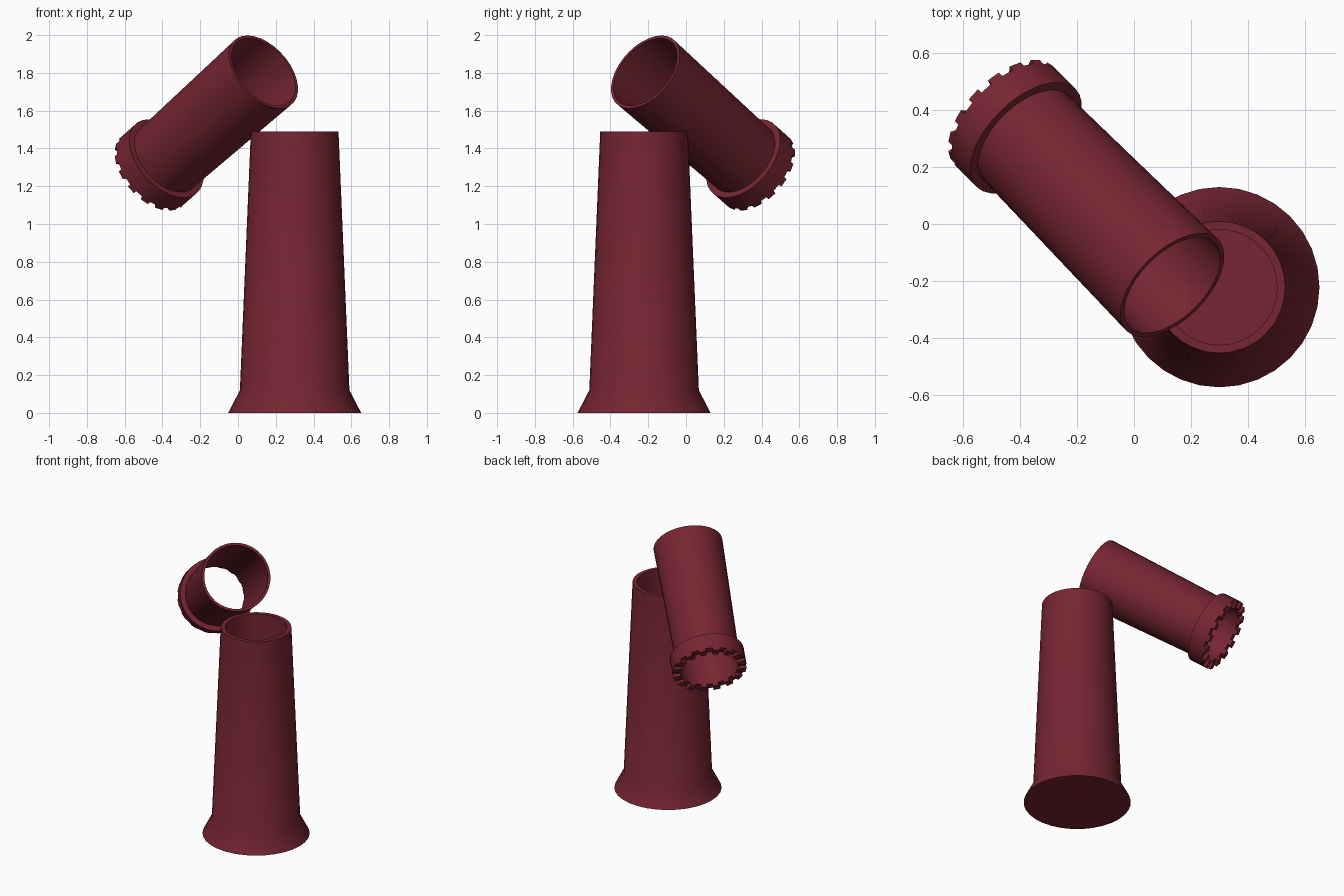
import bpy, bmesh, math
from mathutils import Vector

if "Cube" in bpy.data.objects:
    bpy.data.objects.remove(bpy.data.objects["Cube"])

SIDES = 32
maroon = bpy.data.materials.new("maroon")
maroon.diffuse_color = (0.18, 0.0185, 0.031, 1)
maroon.use_nodes = True
maroon.node_tree.nodes["Principled BSDF"].inputs["Base Color"].default_value = maroon.diffuse_color


def lathe(bm, profile, closed=False):
    """Spin (radius, z) points round z; returns one list of faces per profile step."""
    rings = []
    for r, z in profile:
        rings.append([bm.verts.new((r * math.cos(2 * math.pi * i / SIDES),
                                    r * math.sin(2 * math.pi * i / SIDES), z))
                      for i in range(SIDES)])
    if closed:
        pairs = list(zip(rings, rings[1:] + rings[:1]))
    else:
        pairs = list(zip(rings, rings[1:]))
        bm.faces.new(rings[0])
        bm.faces.new(rings[-1])
    return [[bm.faces.new((a[i], a[(i + 1) % SIDES], b[(i + 1) % SIDES], b[i]))
             for i in range(SIDES)] for a, b in pairs]


def finish(bm, name):
    bmesh.ops.recalc_face_normals(bm, faces=bm.faces[:])
    mesh = bpy.data.meshes.new(name)
    bm.to_mesh(mesh)
    bm.free()
    mesh.materials.append(maroon)
    obj = bpy.data.objects.new(name, mesh)
    bpy.context.collection.objects.link(obj)
    bpy.ops.object.select_all(action='DESELECT')
    obj.select_set(True)
    bpy.context.view_layer.objects.active = obj
    bpy.ops.object.shade_smooth_by_angle(angle=math.radians(30))
    return obj


# Standing tapered container with flared foot and hollow inside
bm = bmesh.new()
lathe(bm, [(0.352, 0), (0.29, 0.12), (0.232, 1.49), (0.203, 1.49), (0.203, 0.12)])
container = finish(bm, "container")
container.location = (0.30, -0.222, 0)

# Leaning open sleeve with a collar; z = 0 is the toothed end
TOOTH = 0.02
lower = Vector((-0.457, 0.381, 1.278))
upper = Vector((0.135, -0.215, 1.805))
axis = upper - lower
bm = bmesh.new()
steps = lathe(bm, [(0.245, TOOTH), (0.245, 0.13), (0.211, 0.13), (0.228, axis.length),
                   (0.211, axis.length), (0.195, TOOTH)], closed=True)

# Teeth: every second face of the collar's end ring is pulled out
bmesh.ops.recalc_face_normals(bm, faces=bm.faces[:])
result = bmesh.ops.extrude_discrete_faces(bm, faces=steps[-1][::2])
for face in result["faces"]:
    inner_edges = [v for v in face.verts]
    base = [bm.verts.new(v.co) for v in inner_edges]
    for v in inner_edges:
        v.co.z = 0
    for i in range(4):
        j = (i + 1) % 4
        if not any(set(f.verts) >= {inner_edges[i], inner_edges[j]} and f != face
                   for f in inner_edges[i].link_faces):
            bm.faces.new((base[i], base[j], inner_edges[j], inner_edges[i]))
bmesh.ops.remove_doubles(bm, verts=bm.verts[:], dist=0.0001)
sleeve = finish(bm, "leaning_sleeve")
sleeve.rotation_euler = axis.to_track_quat('Z', 'Y').to_euler()
sleeve.location = lower
